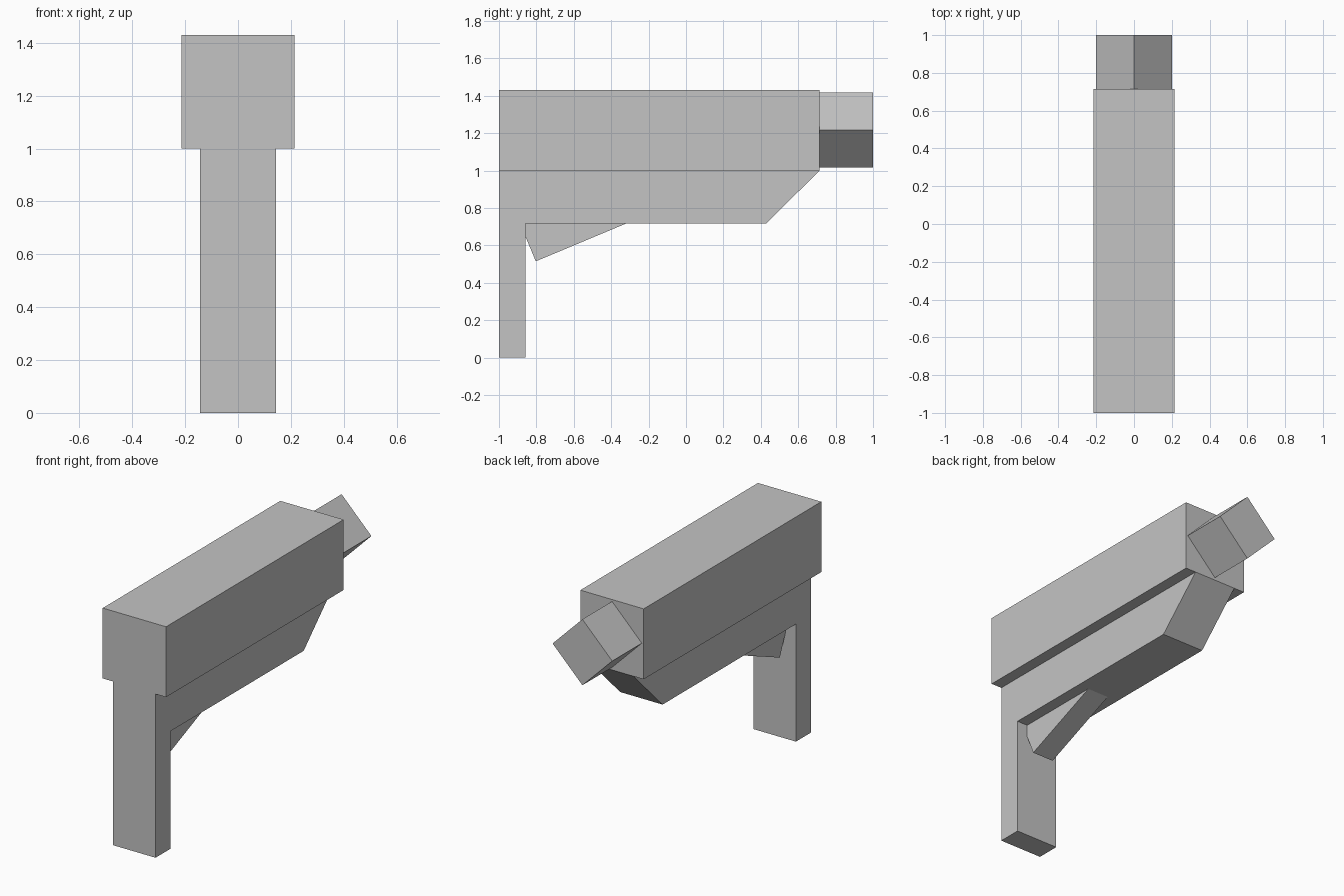
import bpy
import bmesh
from math import radians
from mathutils import Matrix, Vector

default = bpy.data.objects.get("Cube")
if default:
    bpy.data.objects.remove(default, do_unlink=True)

# Single flat colour
grey = bpy.data.materials.new("plain grey")
grey.use_nodes = True
grey.diffuse_color = (0.55, 0.55, 0.55, 1)
grey.node_tree.nodes["Principled BSDF"].inputs["Base Color"].default_value = grey.diffuse_color


def finish(name, bm):
    bmesh.ops.recalc_face_normals(bm, faces=bm.faces)
    mesh = bpy.data.meshes.new(name)
    bm.to_mesh(mesh)
    bm.free()
    mesh.materials.append(grey)
    obj = bpy.data.objects.new(name, mesh)
    bpy.context.collection.objects.link(obj)
    return obj


def box(name, size, centre, rotation=Matrix()):
    bm = bmesh.new()
    matrix = Matrix.Translation(centre) @ rotation @ Matrix.Diagonal((*size, 1))
    bmesh.ops.create_cube(bm, size=1, matrix=matrix)
    return finish(name, bm)


def extruded_profile(name, points, half_width):
    """Extrude a (y, z) outline symmetrically along x."""
    bm = bmesh.new()
    face = bm.faces.new([bm.verts.new((-half_width, y, z)) for y, z in points])
    extruded = bmesh.ops.extrude_face_region(bm, geom=[face])["geom"]
    verts = [v for v in extruded if isinstance(v, bmesh.types.BMVert)]
    bmesh.ops.translate(bm, verts=verts, vec=(2 * half_width, 0, 0))
    return finish(name, bm)


# Wide upper block
box("upper_body", (0.428, 1.714, 0.43), (0, -0.143, 1.215))

# Narrow lower body with sloped rear end and the upright leg
extruded_profile("lower_body_and_leg", [
    (-1, 0), (-0.857, 0), (-0.857, 0.718), (0.43, 0.718), (0.714, 1), (-1, 1)], 0.143)

# Slanted brace, its lower front corner showing under the body
tilt = Matrix.Rotation(radians(22.7), 4, "X")
corner = Vector((0, -0.803, 0.515))
size = Vector((0.143, 0.57, 0.26))
box("slanted_brace", size, corner + tilt @ Vector((0, size.y / 2, size.z / 2)), tilt)

# Square block turned on its corner at the rear
box("rear_block", (0.285, 0.296, 0.285), (0, 0.852, 1.217),
    Matrix.Rotation(radians(45), 4, "Y"))
